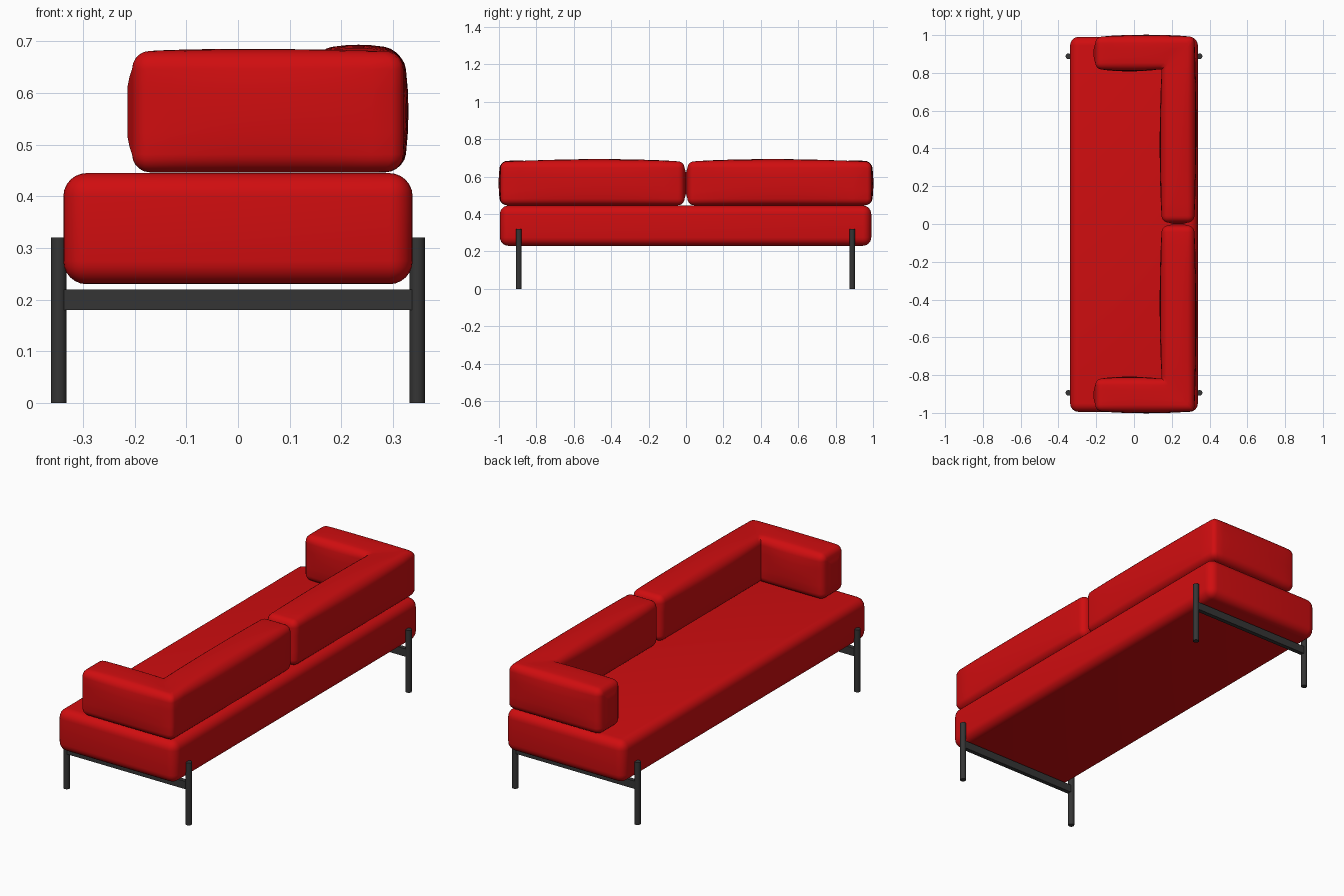
import bpy, bmesh, math
from mathutils import Vector

cube = bpy.data.objects.get("Cube")
if cube:
    bpy.data.objects.remove(cube, do_unlink=True)


def material(name, colour, roughness):
    m = bpy.data.materials.new(name)
    m.use_nodes = True
    m.diffuse_color = colour
    bsdf = m.node_tree.nodes["Principled BSDF"]
    bsdf.inputs["Base Color"].default_value = colour
    bsdf.inputs["Roughness"].default_value = roughness
    return m


RED = material("red fabric", (0.63, 0.004, 0.005, 1), 0.7)
GREY = material("dark grey metal", (0.035, 0.035, 0.035, 1), 0.5)


def finish(obj, name, mat, angle=40):
    obj.name = obj.data.name = name
    obj.data.materials.append(mat)
    bpy.ops.object.select_all(action='DESELECT')
    obj.select_set(True)
    bpy.context.view_layer.objects.active = obj
    bpy.ops.object.shade_smooth_by_angle(angle=math.radians(angle))


def box(name, centre, size, mat, bevel=0, segments=1):
    bpy.ops.mesh.primitive_cube_add(size=1, location=centre)
    obj = bpy.context.object
    obj.scale = size
    bpy.ops.object.transform_apply(location=False, rotation=False, scale=True)
    if bevel:
        mod = obj.modifiers.new("soft edges", 'BEVEL')
        mod.width, mod.segments = bevel, segments
        bpy.ops.object.modifier_apply(modifier=mod.name)
    finish(obj, name, mat)


# Cushion cross-section: s runs outward, z runs up
HALF_W, HALF_H, ROUND = 0.087, 0.1175, 0.035
MID_Z = 0.4465 + HALF_H
CX, CY = 0.233, 0.905      # centre line of the back and of the arm
CORNER = 0.022             # softening of the outer corner


def section(inset):
    r = max(ROUND - inset, 0.003)
    w, h = HALF_W - inset, HALF_H - inset
    pts = []
    for q, (sx, sz) in enumerate([(1, 1), (-1, 1), (-1, -1), (1, -1)]):
        for k in range(6):
            a = math.pi / 2 * (q + k / 5)
            pts.append(Vector((sx * (w - r) + r * math.cos(a),
                               sz * (h - r) + r * math.sin(a))))
    out = []
    for i, p in enumerate(pts):        # add points along the flat sides
        out.append(p)
        if i % 6 == 5:
            nxt = pts[(i + 1) % len(pts)]
            out += [p.lerp(nxt, t / 4) for t in (1, 2, 3)]
    return out


def half(start, corner, crown, place):
    """Rings from a rounded free end up to the mitred corner."""
    rings = []
    for inset, push in ((0.07, -0.009), (0.05, -0.005)):       # domed end
        rings.append([place(start + push, s, z) for s, z in section(inset)])
    for k in range(5):                                        # rounded rim
        a = math.pi / 2 * k / 5
        inset, off = ROUND * (1 - math.sin(a)), ROUND * (1 - math.cos(a))
        rings.append([place(start + off, s, z) for s, z in section(inset)])
    for k in range(13):                                       # puffed body
        u = k / 12
        puff = math.sin(math.pi * u) ** 0.7 if 0 < u < 1 else 0
        ring = []
        for s, z in section(0):
            along = (1 - u) * (start + ROUND) + u * (corner + s - CORNER)
            fs, fz = s / HALF_W, z / HALF_H
            s2 = s + 0.010 * puff * fs * (1 - fz * fz)
            z2 = z + (crown * puff * (1 - fs * fs) if z > 0 else 0) * fz
            ring.append(place(along, s2, z2))
        rings.append(ring)
    return rings


def cushion(name, side):
    arm = half(-0.205, CX, 0.004,
               lambda a, s, z: (a, side * (CY + s), MID_Z + z))
    back = half(0.008, CY, 0.012,
                lambda a, s, z: (CX + s, side * a, MID_Z + z))
    mitre = []
    for s, z in section(0):
        pull = 0.3 * CORNER * max(0, s / HALF_W) ** 3
        mitre.append((CX + s - pull, side * (CY + s - pull), MID_Z + z))
    bm = bmesh.new()
    loops = [[bm.verts.new(p) for p in ring] for ring in arm + [mitre] + back[::-1]]
    for a, b in zip(loops, loops[1:]):
        for i in range(len(a)):
            j = (i + 1) % len(a)
            bm.faces.new((a[i], a[j], b[j], b[i]))
    bm.faces.new(loops[0])
    bm.faces.new(loops[-1])
    bmesh.ops.recalc_face_normals(bm, faces=bm.faces)
    mesh = bpy.data.meshes.new(name)
    bm.to_mesh(mesh)
    bm.free()
    obj = bpy.data.objects.new(name, mesh)
    bpy.context.collection.objects.link(obj)
    finish(obj, name, RED, 50)


# Seat and the two corner cushions
box("seat", (0, -0.002, 0.3375), (0.676, 1.985, 0.215), RED, 0.045, 6)
cushion("left_corner_cushion", 1)
cushion("right_corner_cushion", -1)

# Round legs and the cross bars joining them
for y, end in ((-0.894, "front"), (0.888, "back")):
    for x, side in ((-0.347, "right"), (0.347, "left")):
        bpy.ops.mesh.primitive_cylinder_add(vertices=24, radius=0.015, depth=0.32,
                                            location=(x, y, 0.16))
        finish(bpy.context.object, f"{end}_{side}_leg", GREY)
    box(f"{end}_cross_bar", (0, y, 0.2), (0.68, 0.022, 0.04), GREY)
